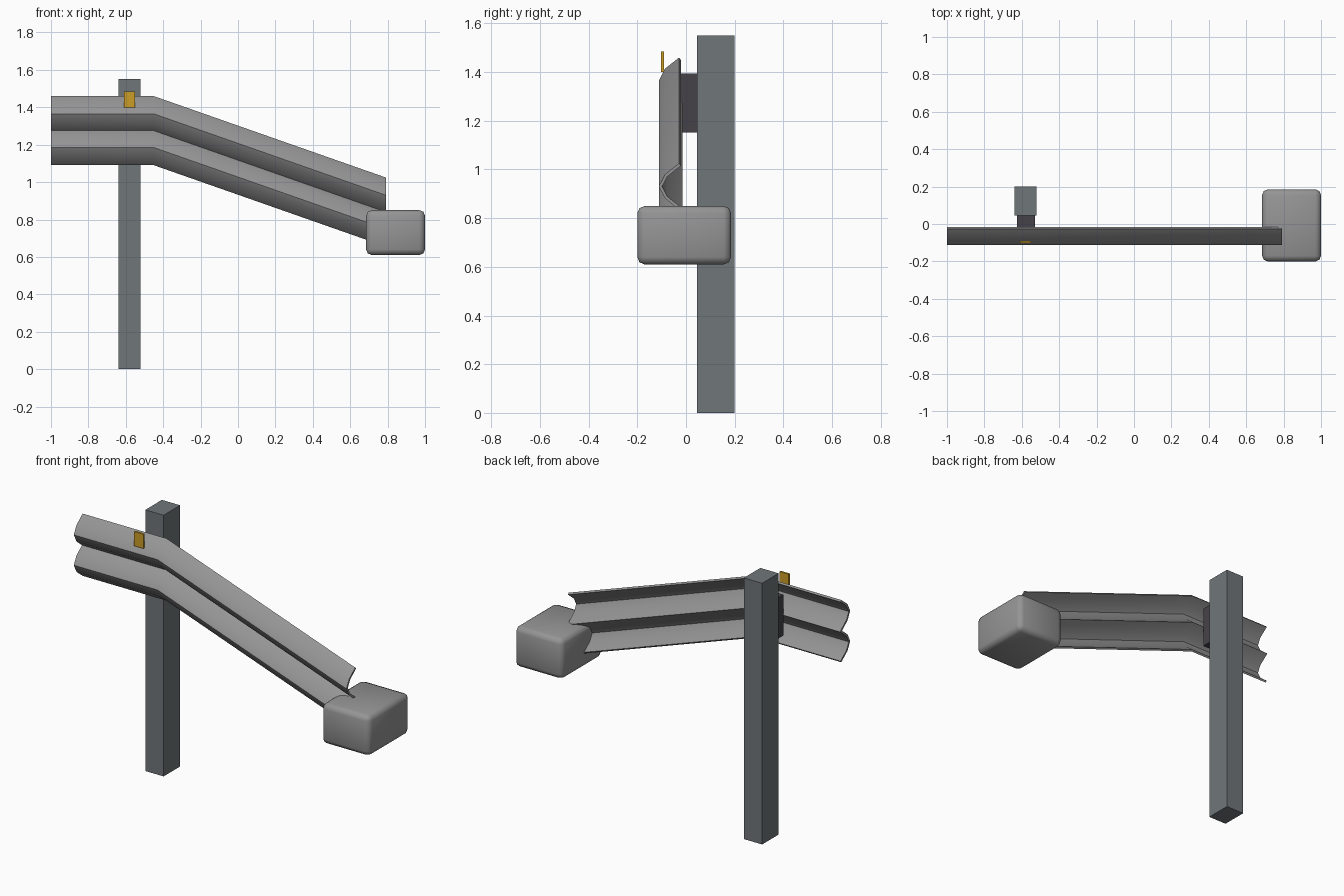
import bpy, bmesh, math
from mathutils import Vector

if "Cube" in bpy.data.objects:
    bpy.data.objects.remove(bpy.data.objects["Cube"])


def material(name, r, g, b):
    m = bpy.data.materials.new(name)
    m.use_nodes = True
    m.diffuse_color = (r, g, b, 1)
    m.node_tree.nodes["Principled BSDF"].inputs["Base Color"].default_value = (r, g, b, 1)
    return m


steel = material("galvanised grey", 0.30, 0.30, 0.30)
post_grey = material("post blue grey", 0.16, 0.18, 0.19)
dark = material("spacer dark grey", 0.06, 0.055, 0.065)
amber = material("reflector amber", 0.60, 0.34, 0.02)


def finish(bm, name, mat):
    bmesh.ops.recalc_face_normals(bm, faces=bm.faces)
    mesh = bpy.data.meshes.new(name)
    bm.to_mesh(mesh)
    bm.free()
    mesh.materials.append(mat)
    ob = bpy.data.objects.new(name, mesh)
    bpy.context.scene.collection.objects.link(ob)
    return ob


def smooth(ob, degrees):
    bpy.ops.object.select_all(action="DESELECT")
    ob.select_set(True)
    bpy.context.view_layer.objects.active = ob
    bpy.ops.object.shade_smooth_by_angle(angle=math.radians(degrees))


def box(name, mat, low, high, bevel=0):
    low, high = Vector(low), Vector(high)
    bm = bmesh.new()
    bmesh.ops.create_cube(bm, size=1)
    for v in bm.verts:
        v.co = (low + high) / 2 + v.co * (high - low)
    if bevel:
        bmesh.ops.bevel(bm, geom=bm.edges[:], offset=bevel, segments=2,
                        profile=0.5, affect="EDGES")
    return finish(bm, name, mat)


def offset_line(points, distance):
    """Mitred parallel copy of an open (y, z) line."""
    result = []
    for i, p in enumerate(points):
        dirs = [(points[j + 1] - points[j]).normalized()
                for j in (i - 1, i) if 0 <= j < len(points) - 1]
        normals = [Vector((d.y, -d.x)) for d in dirs]
        mid = sum(normals, Vector((0, 0))).normalized()
        result.append(p + mid * distance / mid.dot(normals[0]))
    return result


# W-shaped rail: two rounded ridges, swept along a level run and a falling run
steps = 8
line = [Vector((-0.025 - 0.08 * abs(math.sin(2 * math.pi * i / steps)),
                0.18 - 0.36 * i / steps)) for i in range(steps + 1)]
section = offset_line(line, 0.006) + offset_line(line, -0.006)[::-1]
path = [(-1.0, 1.275), (-0.45, 1.275), (0.79, 0.84)]
bm = bmesh.new()
rings = [[bm.verts.new((x, p.x, z + p.y)) for p in section] for x, z in path]
count = len(section)
for a, b in zip(rings, rings[1:]):
    for i in range(count):
        j = (i + 1) % count
        bm.faces.new((a[i], a[j], b[j], b[i]))
# Sheet ends, closed by a strip of quads
for ring in (rings[0], rings[-1]):
    for i in range(steps):
        bm.faces.new((ring[i], ring[i + 1], ring[count - 2 - i], ring[count - 1 - i]))
smooth(finish(bm, "rail", steel), 30)

# Supports and reflector
box("post", post_grey, (-0.64, 0.045, 0), (-0.52, 0.2, 1.55))
box("spacer_block", dark, (-0.625, -0.02, 1.152), (-0.53, 0.045, 1.395))
box("reflector", amber, (-0.61, -0.102, 1.40), (-0.55, -0.09, 1.485))

# Rounded end block
smooth(box("end_block", steel, (0.685, -0.2, 0.61), (1.0, 0.185, 0.85), bevel=0.03), 180)
